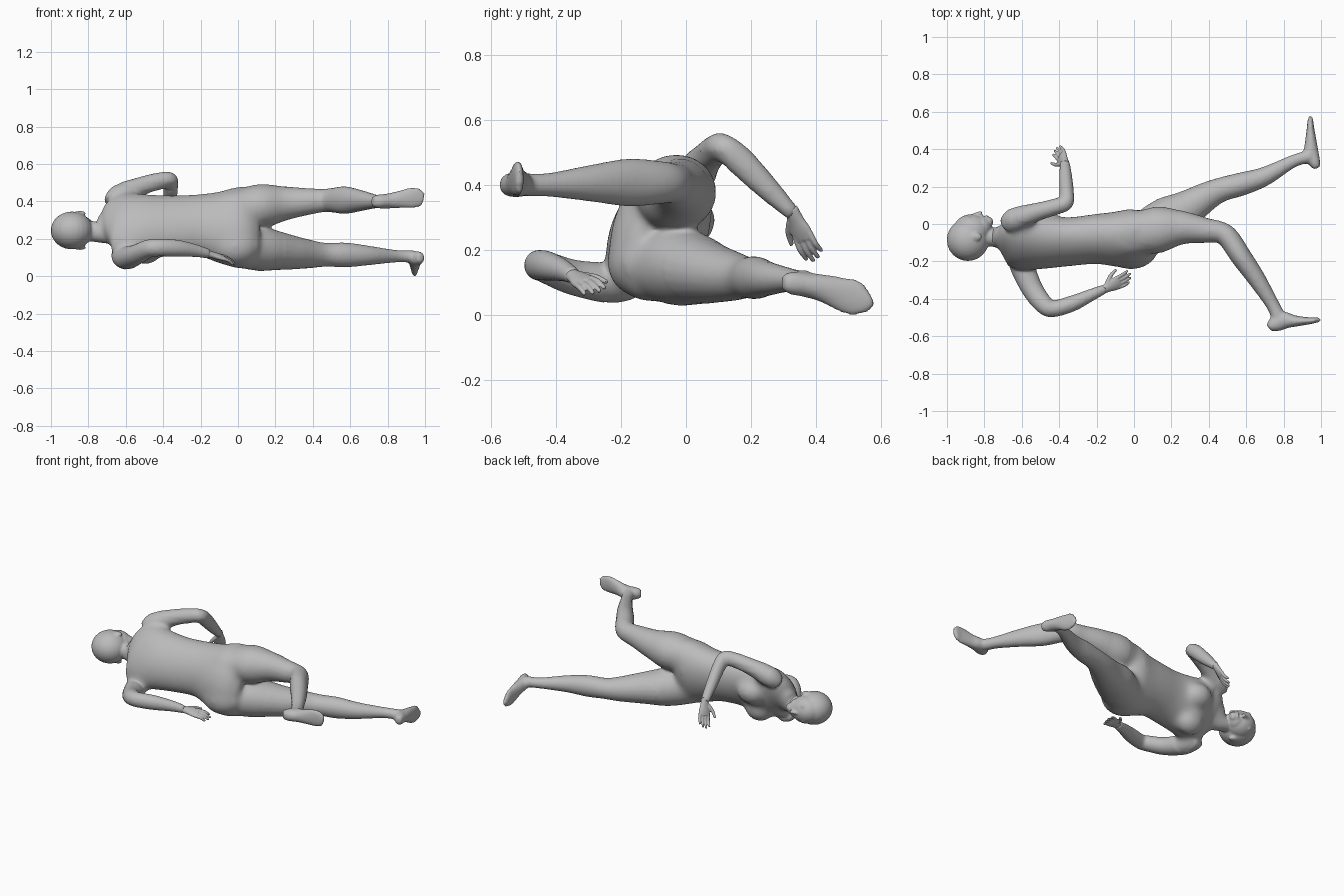
import bpy, bmesh, math
from mathutils import Vector, Matrix

skin = bpy.data.materials.new("plain_grey")
skin.diffuse_color = (0.5, 0.5, 0.5, 1)


def spline(a, b, c, d, t):
    return [0.5 * (2 * q + (r - p) * t + (2 * p - 5 * q + 4 * r - s) * t * t
                   + (3 * q - p - 3 * r + s) * t ** 3) for p, q, r, s in zip(a, b, c, d)]


def tube(bm, pts, ref=None, n=20, steps=5):
    """Loft ellipses; a point is x, y, z, radius along ref, radius across, tilt of ref."""
    pts = [tuple(p) + (0,) * (6 - len(p)) for p in pts]
    ext = [pts[0]] + pts + [pts[-1]]
    path = [spline(*ext[i:i + 4], k / steps) for i in range(len(pts) - 1) for k in range(steps)]
    path.append(list(pts[-1]))
    rings = []
    for i, p in enumerate(path):
        tan = (Vector(path[min(i + 1, len(path) - 1)][:3]) - Vector(path[max(i - 1, 0)][:3])).normalized()
        t = math.radians(p[5])
        u = Vector(ref) if ref else Vector((0, math.sin(t), math.cos(t)))
        u = (u - tan * u.dot(tan)).normalized()
        v = tan.cross(u)
        rings.append([bm.verts.new(Vector(p[:3]) + u * p[3] * math.cos(a) + v * p[4] * math.sin(a))
                      for a in [2 * math.pi * k / n for k in range(n)]])
    for r, s in zip(rings, rings[1:]):
        for k in range(n):
            bm.faces.new((r[k], r[(k + 1) % n], s[(k + 1) % n], s[k]))
    bm.faces.new(rings[0][::-1])
    bm.faces.new(rings[-1])


def ball(bm, c, r, tilt=0):
    m = Matrix.Translation(c) @ Matrix.Rotation(math.radians(-tilt), 4, 'X') @ Matrix.Diagonal((*r, 1))
    bmesh.ops.create_uvsphere(bm, u_segments=24, v_segments=16, radius=1, matrix=m)


def finish(name, bm, voxel, smooth, soft_zones=()):
    """Fuse overlapping volumes into one smooth surface, with extra softening inside boxes."""
    bmesh.ops.recalc_face_normals(bm, faces=bm.faces)
    me = bpy.data.meshes.new(name)
    bm.to_mesh(me)
    bm.free()
    ob = bpy.data.objects.new(name, me)
    bpy.context.collection.objects.link(ob)
    rm = ob.modifiers.new("fuse", 'REMESH')
    rm.mode, rm.voxel_size, rm.use_smooth_shade = 'VOXEL', voxel, True
    sm = ob.modifiers.new("soften", 'SMOOTH')
    sm.factor, sm.iterations = 0.5, smooth
    me.materials.append(skin)
    if soft_zones:
        dg = bpy.context.evaluated_depsgraph_get()
        baked = bpy.data.meshes.new_from_object(ob.evaluated_get(dg))
        ob.modifiers.clear()
        ob.data = baked
        bm = bmesh.new()
        bm.from_mesh(baked)
        for lo, hi, count in soft_zones:
            vs = [v for v in bm.verts if all(l < c < h for l, c, h in zip(lo, v.co, hi))]
            for _ in range(count):
                bmesh.ops.smooth_vert(bm, verts=vs, factor=0.5, use_axis_x=True,
                                      use_axis_y=True, use_axis_z=True)
        bm.to_mesh(baked)
        bm.free()
    return ob


# ---- body: torso, legs, feet and arms
bm = bmesh.new()
tube(bm, [(-0.82, -0.06, 0.24, 0.05, 0.05, 10), (-0.75, -0.07, 0.235, 0.055, 0.052, 15),
          (-0.705, -0.075, 0.25, 0.10, 0.062, 25), (-0.66, -0.088, 0.264, 0.18, 0.09, 32),
          (-0.6, -0.102, 0.266, 0.2, 0.114, 32), (-0.5, -0.097, 0.266, 0.188, 0.128, 30),
          (-0.35, -0.095, 0.27, 0.172, 0.12, 26), (-0.2, -0.08, 0.273, 0.174, 0.127, 22),
          (-0.08, -0.08, 0.264, 0.205, 0.142, 20), (0.0, -0.075, 0.26, 0.226, 0.148, 20),
          (0.06, -0.06, 0.257, 0.22, 0.125, 20), (0.09, -0.05, 0.255, 0.17, 0.09, 20)], n=32)
for side in (-1, 1):
    # breasts and buttocks
    ball(bm, (-0.495, -0.02 + side * 0.042, 0.21 + side * 0.072), (0.092, 0.068, 0.08), 30)
    ball(bm, (-0.015, -0.11 + side * 0.03, 0.26 + side * 0.09), (0.14, 0.103, 0.115), 20)
# upper leg, bent back at the knee
tube(bm, [(0.0, -0.06, 0.365, 0.10, 0.11), (0.13, -0.03, 0.377, 0.118, 0.126),
          (0.26, -0.02, 0.391, 0.09, 0.09), (0.38, -0.034, 0.4, 0.071, 0.068),
          (0.46, -0.044, 0.405, 0.062, 0.058), (0.508, -0.078, 0.407, 0.066, 0.058),
          (0.573, -0.175, 0.407, 0.074, 0.056), (0.65, -0.285, 0.405, 0.058, 0.049),
          (0.735, -0.42, 0.4, 0.037, 0.037), (0.77, -0.49, 0.4, 0.036, 0.038)])
tube(bm, [(0.722, -0.557, 0.4, 0.026, 0.022), (0.75, -0.538, 0.4, 0.037, 0.041),
          (0.80, -0.516, 0.402, 0.04, 0.047), (0.86, -0.519, 0.41, 0.046, 0.031),
          (0.935, -0.518, 0.42, 0.056, 0.019), (0.97, -0.514, 0.415, 0.049, 0.015),
          (0.992, -0.512, 0.41, 0.032, 0.012)])
# lower leg, nearly straight
tube(bm, [(0.0, -0.10, 0.155, 0.11, 0.115), (0.11, -0.02, 0.147, 0.12, 0.125),
          (0.18, 0.025, 0.14, 0.111, 0.122), (0.28, 0.08, 0.128, 0.093, 0.1),
          (0.39, 0.148, 0.118, 0.075, 0.077),
          (0.47, 0.185, 0.115, 0.064, 0.065), (0.58, 0.215, 0.114, 0.066, 0.062),
          (0.70, 0.255, 0.111, 0.052, 0.051), (0.85, 0.335, 0.107, 0.033, 0.034),
          (0.94, 0.362, 0.105, 0.034, 0.036)])
tube(bm, [(0.978, 0.298, 0.098, 0.024, 0.018), (0.967, 0.325, 0.098, 0.036, 0.031),
          (0.948, 0.37, 0.092, 0.038, 0.042), (0.946, 0.43, 0.08, 0.044, 0.033),
          (0.944, 0.505, 0.056, 0.056, 0.021), (0.943, 0.545, 0.055, 0.05, 0.016),
          (0.944, 0.566, 0.064, 0.034, 0.012)])
# raised arm
tube(bm, [(-0.665, -0.01, 0.39, 0.05, 0.06), (-0.63, 0.025, 0.43, 0.064, 0.066),
          (-0.52, 0.064, 0.478, 0.053, 0.051), (-0.42, 0.092, 0.508, 0.047, 0.044),
          (-0.366, 0.114, 0.514, 0.043, 0.042), (-0.36, 0.165, 0.475, 0.045, 0.039),
          (-0.365, 0.25, 0.39, 0.037, 0.035), (-0.37, 0.33, 0.31, 0.023, 0.027)])
# resting arm
tube(bm, [(-0.62, -0.15, 0.12, 0.06, 0.06), (-0.6, -0.22, 0.098, 0.064, 0.066),
          (-0.545, -0.345, 0.115, 0.055, 0.058), (-0.48, -0.432, 0.147, 0.049, 0.051),
          (-0.43, -0.453, 0.153, 0.047, 0.045), (-0.33, -0.425, 0.15, 0.046, 0.043),
          (-0.23, -0.38, 0.137, 0.035, 0.033), (-0.155, -0.346, 0.12, 0.025, 0.025)])
finish("body", bm, 0.009, 6, [((-0.66, -0.25, 0), (0.25, 0.13, 0.5), 14),
                              ((-0.6, -0.25, 0), (0.1, 0.13, 0.46), 22)])

# ---- head, with jaw, nose, lips, brows and ears
bm = bmesh.new()
ball(bm, (-0.888, -0.085, 0.245), (0.113, 0.113, 0.101))
ball(bm, (-0.868, -0.037, 0.248), (0.1, 0.09, 0.086))
ball(bm, (-0.815, -0.015, 0.25), (0.055, 0.058, 0.06))
ball(bm, (-0.775, 0.012, 0.252), (0.022, 0.026, 0.03))
tube(bm, [(-0.865, 0.042, 0.252, 0.01, 0.012), (-0.835, 0.053, 0.253, 0.012, 0.012),
          (-0.812, 0.06, 0.254, 0.015, 0.011)])
tube(bm, [(-0.79, 0.032, 0.23, 0.004, 0.006), (-0.788, 0.041, 0.253, 0.006, 0.009),
          (-0.79, 0.032, 0.277, 0.004, 0.006)], ref=(1, 0, 0))
for s in (-1, 1):
    ball(bm, (-0.886, 0.028, 0.25 + s * 0.034), (0.016, 0.014, 0.03))
    ball(bm, (-0.858, 0.027, 0.25 + s * 0.034), (0.01, 0.014, 0.018))
    ball(bm, (-0.845, -0.068, 0.245 + s * 0.092), (0.032, 0.022, 0.012))
tube(bm, [(-0.84, -0.06, 0.24, 0.055, 0.055), (-0.73, -0.073, 0.24, 0.054, 0.05)])
finish("head", bm, 0.006, 6)


# ---- hands
def hand(name, wrist, aim, spread, thumb):
    bm = bmesh.new()
    w, d = Vector(wrist), Vector(aim).normalized()
    s = Vector(spread)
    s = (s - d * s.dot(d)).normalized()
    curl = d.cross(s) * thumb
    tube(bm, [(*(w - d * 0.02), 0.022, 0.02), (*(w + d * 0.02), 0.027, 0.017),
              (*(w + d * 0.06), 0.036, 0.015), (*(w + d * 0.088), 0.035, 0.012)], ref=s)
    for k, length in zip((-1.5, -0.5, 0.5, 1.5), (0.07, 0.088, 0.094, 0.084)):
        base = w + d * 0.072 + s * k * 0.018
        mid = base + d * length * 0.55 + s * k * 0.002
        tip = base + d * length + s * k * 0.003 + curl * 0.014
        tube(bm, [(*base, 0.01, 0.01), (*mid, 0.009, 0.009), (*tip, 0.0065, 0.0065)], ref=s, n=10)
    tube(bm, [(*(w + d * 0.015 + s * 0.015), 0.013, 0.013),
              (*(w + d * 0.055 + s * 0.048 + curl * 0.01), 0.011, 0.011),
              (*(w + d * 0.1 + s * 0.064 + curl * 0.02), 0.007, 0.007)], ref=curl, n=10)
    finish(name, bm, 0.004, 2)


hand("raised_hand", (-0.37, 0.33, 0.31), (-0.22, 0.38, -0.85), (-0.5, -0.8, -0.2), 1)
hand("resting_hand", (-0.155, -0.346, 0.12), (0.88, 0.42, -0.24), (-0.4, 0.75, 0.35), -1)
